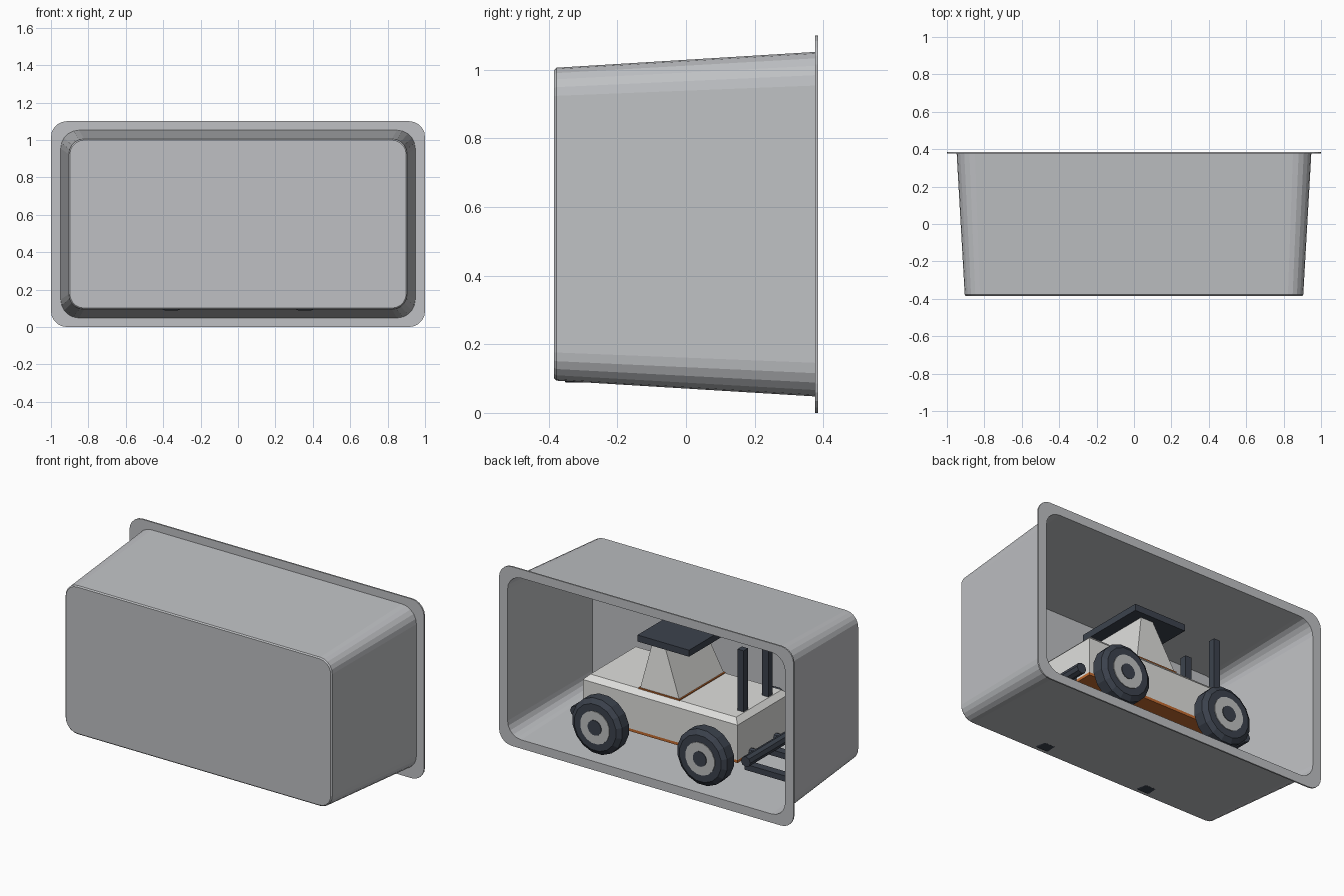
import bpy, bmesh, math
from mathutils import Matrix, Vector

if "Cube" in bpy.data.objects:
    bpy.data.objects.remove(bpy.data.objects["Cube"])


def material(name, rgb):
    m = bpy.data.materials.new(name)
    m.diffuse_color = (*rgb, 1)
    m.use_nodes = True
    m.node_tree.nodes["Principled BSDF"].inputs["Base Color"].default_value = m.diffuse_color
    return m


TRAY = material("tray grey", (0.52, 0.53, 0.55))
WHITE = material("body white", (0.74, 0.74, 0.72))
DARK = material("dark slate", (0.045, 0.055, 0.075))
ORANGE = material("chassis orange", (0.55, 0.15, 0.03))
HUB = material("hub grey", (0.52, 0.53, 0.53))


def finish(name, bm, mat):
    bmesh.ops.recalc_face_normals(bm, faces=bm.faces)
    me = bpy.data.meshes.new(name)
    bm.to_mesh(me)
    bm.free()
    me.materials.append(mat)
    ob = bpy.data.objects.new(name, me)
    bpy.context.collection.objects.link(ob)
    return ob


def skin(bm, rings, caps=True):
    """Bridge successive rings of points, cap both ends."""
    vs = [[bm.verts.new(p) for p in r] for r in rings]
    n = len(vs[0])
    for a, b in zip(vs, vs[1:]):
        for i in range(n):
            j = (i + 1) % n
            bm.faces.new((a[i], a[j], b[j], b[i]))
    if caps:
        bm.faces.new(vs[0])
        bm.faces.new(vs[-1])


def rounded(hx, hz, y, r, seg=5):
    """Rounded rectangle in the xz plane, centred at z = 0.55."""
    pts = []
    for k, (sx, sz) in enumerate([(1, 1), (-1, 1), (-1, -1), (1, -1)]):
        for i in range(seg + 1):
            a = (k + i / seg) * math.pi / 2
            pts.append((sx * (hx - r) + r * math.cos(a), y,
                        0.55 + sz * (hz - r) + r * math.sin(a)))
    return pts


def box(name, x, y, z, mat, bevel=0.0):
    bm = bmesh.new()
    skin(bm, [[(x[0], y[0], h), (x[1], y[0], h), (x[1], y[1], h), (x[0], y[1], h)] for h in z])
    if bevel:
        bmesh.ops.recalc_face_normals(bm, faces=bm.faces)
        top = [e for e in bm.edges if all(v.co.z > z[1] - 1e-4 for v in e.verts)]
        bmesh.ops.bevel(bm, geom=top, offset=bevel, segments=1, affect='EDGES')
    return finish(name, bm, mat)


def rod(name, start, end, r, mat, sides=8):
    a, b = Vector(start), Vector(end)
    bm = bmesh.new()
    rot = Vector((0, 0, 1)).rotation_difference(b - a).to_matrix().to_4x4()
    bmesh.ops.create_cone(bm, cap_ends=True, segments=sides, radius1=r, radius2=r,
                          depth=(b - a).length,
                          matrix=Matrix.Translation((a + b) / 2) @ rot)
    return finish(name, bm, mat)


def lathe(name, x, z, side, profile, mat, sides=16):
    """Turned part around the y axis; profile holds (radius, y)."""
    bm = bmesh.new()
    k = 1 / math.cos(math.pi / sides)
    skin(bm, [[(x + r * k * math.cos((i + .5) * math.tau / sides), side * y,
                z + r * k * math.sin((i + .5) * math.tau / sides)) for i in range(sides)]
              for r, y in profile])
    return finish(name, bm, mat)


# Open tray with flange
bm = bmesh.new()
skin(bm, [rounded(0.899, 0.449, -0.385, 0.076),
          rounded(0.905, 0.456, -0.378, 0.082),
          rounded(0.948, 0.502, 0.376, 0.098),
          rounded(1.0, 0.55, 0.376, 0.085),
          rounded(1.0, 0.55, 0.385, 0.085),
          rounded(0.942, 0.496, 0.385, 0.092),
          rounded(0.898, 0.449, -0.375, 0.076)])
finish("tray", bm, TRAY)

# Vehicle body and floor plate
box("body", (-0.525, 0.525), (-0.25, 0.25), (0.245, 0.49), WHITE, 0.03)
box("floor_plate", (-0.525, 0.525), (-0.25, 0.25), (0.228, 0.245), ORANGE)
box("underframe", (-0.28, 0.28), (-0.14, 0.14), (0.18, 0.228), DARK)

# Cab with trim and roof
box("cab_trim", (-0.113, 0.167), (-0.222, 0.222), (0.485, 0.496), ORANGE)
bm = bmesh.new()
skin(bm, [[(x0, -y, z), (x1, -y, z), (x1, y, z), (x0, y, z)]
          for x0, x1, y, z in [(-0.107, 0.16, 0.217, 0.49), (0.02, 0.1, 0.18, 0.78)]])
finish("cab", bm, WHITE)
box("roof", (-0.175, 0.175), (-0.22, 0.22), (0.775, 0.815), DARK)

# Wheels, hubs and axles
for x, end in ((-0.357, "front"), (0.357, "rear")):
    rod(end + "_axle", (x, -0.3, 0.256), (x, 0.3, 0.256), 0.03, DARK)
    for s, side in ((1, "left"), (-1, "right")):
        tag = end + "_" + side
        lathe(tag + "_tyre", x, 0.256, s,
              [(0.135, 0.262), (0.168, 0.285), (0.168, 0.35), (0.14, 0.371)], DARK)
        lathe(tag + "_hub", x, 0.256, s, [(0.098, 0.36), (0.098, 0.375)], HUB)
        lathe(tag + "_hub_cap", x, 0.256, s, [(0.045, 0.37), (0.045, 0.379)], DARK)

# Bumper bars at both ends with brackets
for s, end in ((-1, "front"), (1, "rear")):
    rod(end + "_bumper", (s * 0.58, -0.25, 0.25), (s * 0.58, 0.25, 0.25), 0.032, DARK)
    for y in (-0.12, 0.12):
        rod(end + "_bracket", (s * 0.48, y, 0.25), (s * 0.58, y, 0.25), 0.022, DARK)

# Mast posts and forks
for y in (-0.12, 0.12):
    box("mast_post", (-0.49, -0.448), (y - 0.021, y + 0.021), (0.44, 0.865), DARK)
    box("fork", (-0.8, -0.5), (y - 0.025, y + 0.025), (0.14, 0.175), DARK)
    box("fork_hanger", (-0.525, -0.495), (y - 0.02, y + 0.02), (0.14, 0.26), DARK)
